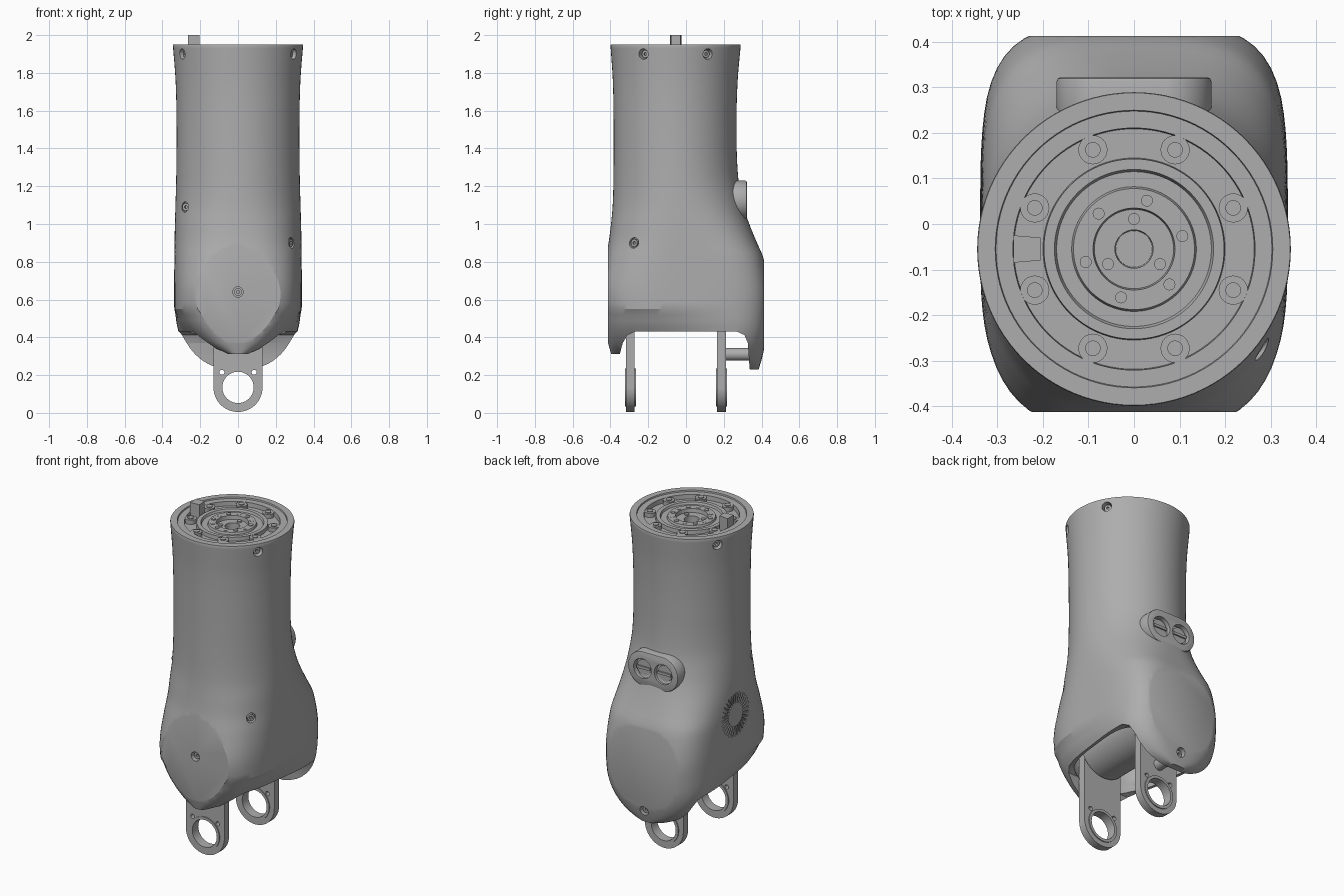
import bpy, bmesh, math
from math import sin, cos, pi, radians
from mathutils import Vector

if "Cube" in bpy.data.objects:
    bpy.data.objects.remove(bpy.data.objects["Cube"])

grey = bpy.data.materials.new("satin grey")
grey.use_nodes = True
GREY = (0.42, 0.42, 0.42, 1)
grey.diffuse_color = GREY
grey.node_tree.nodes["Principled BSDF"].inputs["Base Color"].default_value = GREY

SIDES = 96
AXIS_Y = -0.055        # centre of the round upper end
X, Y, Z = Vector((1, 0, 0)), Vector((0, 1, 0)), Vector((0, 0, 1))


def finish(name, bm):
    bmesh.ops.recalc_face_normals(bm, faces=bm.faces)
    me = bpy.data.meshes.new(name)
    bm.to_mesh(me)
    bm.free()
    ob = bpy.data.objects.new(name, me)
    bpy.context.collection.objects.link(ob)
    me.materials.append(grey)
    return ob


def activate(ob):
    bpy.ops.object.select_all(action='DESELECT')
    ob.select_set(True)
    bpy.context.view_layer.objects.active = ob


def smooth(ob, angle=28):
    activate(ob)
    bpy.ops.object.shade_smooth_by_angle(angle=radians(angle))
    return ob


def cut(ob, *cutters):
    for c in cutters:
        c.hide_render = True
        mod = ob.modifiers.new("cut", 'BOOLEAN')
        mod.operation, mod.solver, mod.object = 'DIFFERENCE', 'EXACT', c
        activate(ob)
        bpy.ops.object.modifier_apply(modifier=mod.name)
        bpy.data.objects.remove(c)


def rods(name, items, sides=24):
    """Cylinders in one object: (centre, direction, radius, length)."""
    bm = bmesh.new()
    for centre, direction, r, length in items:
        m = Vector(direction).to_track_quat('Z', 'Y').to_matrix().to_4x4()
        m.translation = centre
        bmesh.ops.create_cone(bm, cap_ends=True, segments=sides, radius1=r,
                              radius2=r, depth=length, matrix=m)
    return finish(name, bm)


def prism(name, pts, to3d, lo, hi):
    bm = bmesh.new()
    face = bm.faces.new([bm.verts.new(to3d(u, v, lo)) for u, v in pts])
    ext = bmesh.ops.extrude_face_region(bm, geom=[face])
    shift = Vector(to3d(0, 0, hi)) - Vector(to3d(0, 0, lo))
    bmesh.ops.translate(bm, vec=shift,
                        verts=[v for v in ext["geom"] if isinstance(v, bmesh.types.BMVert)])
    return finish(name, bm)


def along_y(u, v, w):
    return (u, w, v)


def along_x(u, v, w):
    return (w, u, v)


def loft(rings):
    bm = bmesh.new()
    loops = [[bm.verts.new(p) for p in ring] for ring in rings]
    for a, b in zip(loops, loops[1:]):
        for i in range(SIDES):
            j = (i + 1) % SIDES
            bm.faces.new((a[i], a[j], b[j], b[i]))
    bm.faces.new(loops[0])
    bm.faces.new(loops[-1])
    bmesh.ops.recalc_face_normals(bm, faces=bm.faces)
    return bm


# Height, half width, front y, back y, front and back squareness
KEYS = [(.2, .335, -.35, .375, 2.8, 3.5), (.3, .335, -.392, .405, 3, 3.8),
        (.4, .336, -.42, .424, 3.1, 4), (.5, .337, -.44, .435, 3.2, 4),
        (.65, .338, -.455, .438, 3.2, 4), (.82, .337, -.426, .41, 2.8, 3.5),
        (.9, .336, -.41, .376, 2.5, 3), (1, .334, -.397, .335, 2.3, 2.5),
        (1.1, .331, -.388, .303, 2.1, 2.2), (1.25, .327, -.384, .276, 2, 2),
        (1.5, .325, -.383, .267, 2, 2), (1.75, .33, -.387, .273, 2, 2),
        (1.95, .345, -.4, .29, 2, 2)]


def key_at(z):
    i = max(k for k in range(len(KEYS) - 1) if KEYS[k][0] <= z)
    a, b = KEYS[i], KEYS[i + 1]
    p, q = KEYS[max(i - 1, 0)], KEYS[min(i + 2, len(KEYS) - 1)]
    h = b[0] - a[0]
    t = (z - a[0]) / h
    out = []
    for c in range(1, 6):
        m0 = (b[c] - p[c]) / (b[0] - p[0]) * h
        m1 = (q[c] - a[c]) / (q[0] - a[0]) * h
        out.append((1 + 2*t) * (1-t)**2 * a[c] + t * (1-t)**2 * m0
                   + t*t * (3 - 2*t) * b[c] + t*t * (t-1) * m1)
    return out


def section(z, height, inset_x=0, inset_y=0):
    half, yf, yb, nf, nb = key_at(z)
    yf, yb = yf + inset_y, yb - inset_y
    front = back = half
    if z < .55:        # round front lobe and squarer back lobe
        front = min(half, math.sqrt(max(.338**2 - (.64 - z)**2, .0004)))
        back = half * max(1 - ((.55 - z) / .325)**2.6, .001)**(1 / 2.6)
    mid, ry = (yf + yb) / 2, (yb - yf) / 2
    ring = []
    for i in range(SIDES):
        c, s = cos(2*pi*i / SIDES), sin(2*pi*i / SIDES)
        w = min(max(s * .9 + .5, 0), 1)
        n = nf + (nb - nf) * w
        rx = max(front + (back - front) * w - inset_x, .01)
        r = (abs(c)**n + abs(s)**n)**(-1 / n)
        ring.append((rx * r * c, mid + ry * r * s, height))
    return ring


# Main shell, closed by a stepped round end face
heights = [.229, .24, .26] + [.28 + .03 * i for i in range(56)] + [1.945]
rings = [section(z, z) for z in heights]
STEPS = [(.343, 1.95), (.305, 1.95), (.303, 1.942), (.266, 1.942), (.264, 1.915),
         (.2, 1.915), (.198, 1.938), (.175, 1.938), (.17, 1.925), (.137, 1.925),
         (.133, 1.938), (.09, 1.938), (.087, 1.915), (.042, 1.915), (.04, 1.85)]
for r, z in STEPS:
    rings.append([(r * cos(2*pi*i / SIDES), AXIS_Y + r * sin(2*pi*i / SIDES), z)
                  for i in range(SIDES)])
bm = loft(rings)
for side in (-1, 1):   # flat front disc and flat back panel
    res = bmesh.ops.bisect_plane(bm, geom=bm.verts[:] + bm.edges[:] + bm.faces[:],
                                 plane_co=Y * .413 * side, plane_no=Y * side, clear_outer=True)
    bmesh.ops.holes_fill(bm, edges=[e for e in res["geom_cut"]
                                    if isinstance(e, bmesh.types.BMEdge)], sides=0)
shell = finish("arm_shell", bm)

# Underside arch and cavity
ARCH = [(-.6, .1), (-.6, .313), (-.35, .313), (-.335, .37), (-.31, .412), (-.27, .43),
        (.27, .43), (.31, .412), (.327, .37), (.335, .26), (.35, .1)]
arch = prism("arch_cutter", ARCH, along_x, -.6, .6)
cavity = finish("cavity_cutter", loft([section(z + .04, z, .035, .1)
                                       for z in [.19 + .02 * i for i in range(23)]]))
cut(shell, arch, cavity)

# Screw pockets: position and outward direction
pockets = [((0, -.413, .64), -Y), ((0, .405, .305), Y),
           ((-.285, -.245, 1.09), Vector((-.5, -1, 0))), ((.295, -.285, .9), Vector((1, -.7, 0)))]
for k in (30, 150, 210, 330):
    d = Vector((cos(radians(k)), sin(radians(k)), 0))
    pockets.append((Vector((0, AXIS_Y, 1.9)) + d * .34, d))
cut(shell, rods("pocket_cutter", [(p, d, .028, .08) for p, d in pockets]))
screws = []
for p, d in pockets:
    screws.append((Vector(p) - d.normalized() * .03, d, .02, .025))
screw_heads = rods("screw_heads", screws)
cut(screw_heads, rods("socket_cutter", [(Vector(p) - d.normalized() * .015, d, .009, .03)
                                        for p, d in pockets], 6))
smooth(screw_heads)

# Radial vent slits on the right side
slits = []
for i in range(30):
    a = 2*pi*i / 30
    d = Vector((0, cos(a), sin(a)))
    slits.append((Vector((-.335, 0, .83)) + d * .1, d, .006, .06))
cut(shell, rods("vent_cutter", slits, 8))
smooth(shell)

# End face hardware
def ring_of(count, radius, z, r, length, start=0):
    return [((radius * cos(start + 2*pi*i / count), AXIS_Y + radius * sin(start + 2*pi*i / count),
              z), Z, r, length) for i in range(count)]


smooth(rods("flange_lugs", ring_of(8, .236, 1.926, .032, .03, pi / 8)))
smooth(rods("flange_bolts", ring_of(8, .236, 1.935, .017, .022, pi / 8)))
smooth(rods("hub_bolts", ring_of(6, .11, 1.938, .013, .008, pi / 12)
            + ring_of(6, .11, 1.938, .012, .004, pi / 4) + ring_of(3, .066, 1.917, .013, .012, pi / 2)))
tab = [(-.265, -.085), (-.205, -.08), (-.205, -.03), (-.265, -.025)]
prism("locating_tab", tab, lambda u, v, w: (u, v, w), 1.9, 2)


# Back control pod with two round recesses
def pill(half, r, z):
    return [(math.copysign(half - r, cos(a)) + r * cos(a), z + r * sin(a))
            for a in [2*pi*(i + .5) / 48 for i in range(48)]]


pod = prism("control_pod", pill(.17, .105, 1.125), along_y, .2, .322)
activate(pod)
bev = pod.modifiers.new("soft edge", 'BEVEL')
bev.width, bev.segments = .008, 2
bpy.ops.object.modifier_apply(modifier=bev.name)
cut(pod, rods("button_cutter", [((s * .07, .32, 1.125), Y, .06, .06) for s in (-1, 1)], 40))
smooth(pod)
for side, name in ((-1, "right"), (1, "left")):
    smooth(rods(name + "_button", [((side * .07, .29, 1.125), Y, .048, .03)], 40))
    bar = [(side * .07 + u, 1.125 + v) for u, v in ((-.045, -.008), (.045, -.008), (.045, .008), (-.045, .008))]
    prism(name + "_button_bar", bar, along_y, .3, .314)

# Hanging ring brackets
RING_Z = .135
arc = [(.13 * cos(a), RING_Z + .13 * sin(a)) for a in [pi + pi*i / 32 for i in range(33)]]
for name, lo, hi in (("front_bracket", -.318, -.272), ("rear_bracket", .165, .212)):
    mid = (lo + hi) / 2
    ob = prism(name, arc + [(.13, .63), (-.13, .63)], along_y, lo, hi)
    cut(ob, rods("bore_cutter", [((0, mid, RING_Z), Y, .083, .2)], 48),
        rods("pin_cutter", [((s * .085, mid, .215), Y, .013, .2) for s in (-1, 1)], 16))
    smooth(ob)
    collar = rods(name + "_collar", [((0, mid, RING_Z), Y, .1, hi - lo + .012)], 48)
    cut(collar, rods("bore_cutter", [((0, mid, RING_Z), Y, .083, .2)], 48))
    smooth(collar)

# Drive inside the cavity and the rear support pin
smooth(rods("drive_housing", [((0, -.05, .6), Y, .165, .42)], 48))
smooth(rods("support_pin", [((0, .28, .31), Y, .033, .14)]))
